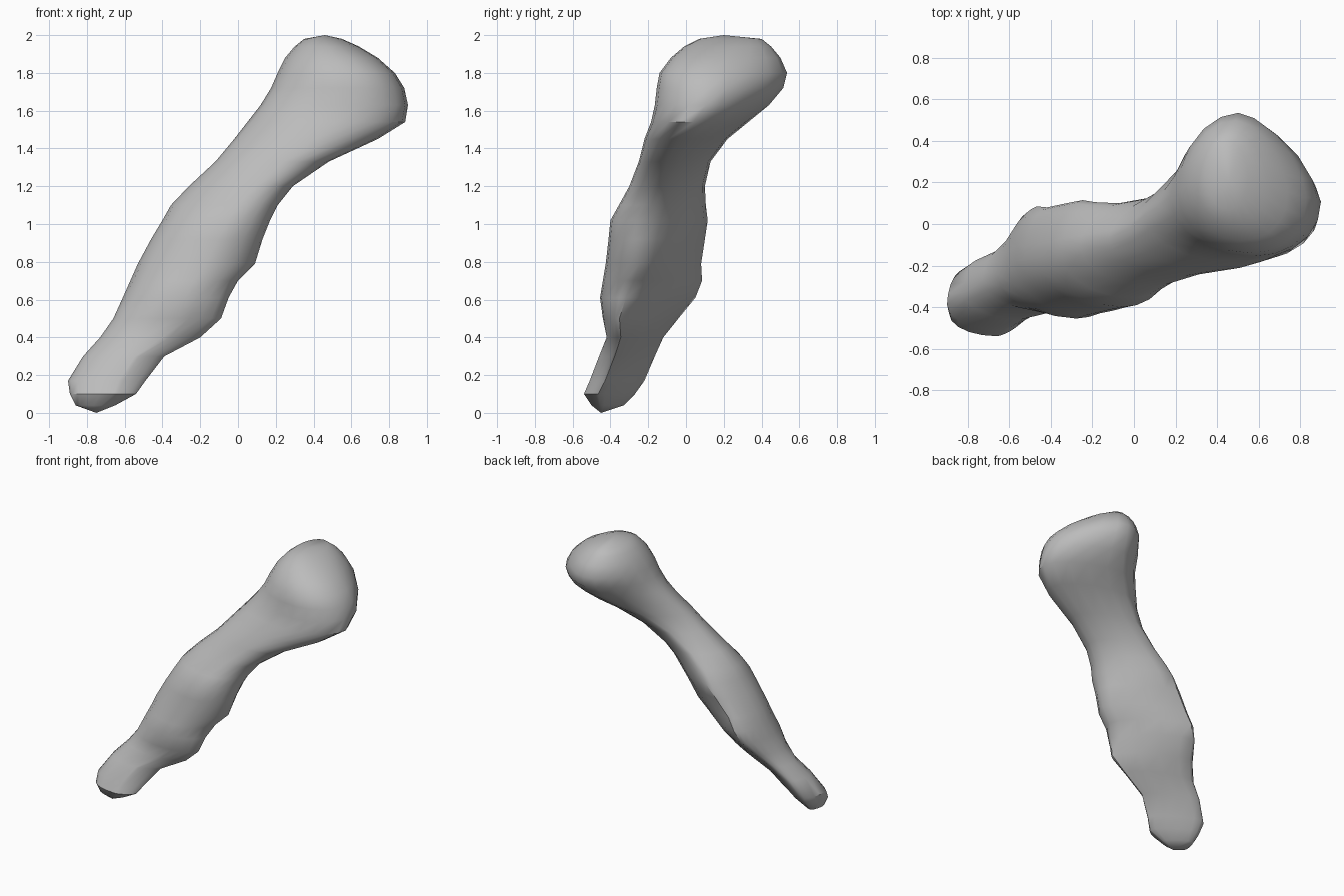
import bpy
import bmesh
from math import cos, sin, pi, radians

default_cube = bpy.data.objects.get("Cube")
if default_cube:
    bpy.data.objects.remove(default_cube, do_unlink=True)

# One flat grey for the whole bone
grey = bpy.data.materials.new("bone_grey")
grey.use_nodes = True
colour = (0.5, 0.5, 0.5, 1)
grey.diffuse_color = colour
grey.node_tree.nodes["Principled BSDF"].inputs["Base Color"].default_value = colour

# Level slices of the bone: height, then its left/right and front/back limits
SLICES = [
    (.04, -.86, -.65, -.5, -.33), (.1, -.89, -.54, -.54, -.27),
    (.17, -.9, -.49, -.51, -.22), (.3, -.82, -.39, -.46, -.165),
    (.4, -.73, -.2, -.42, -.12), (.5, -.66, -.09, -.44, -.04),
    (.61, -.61, -.05, -.455, .05), (.7, -.57, 0, -.44, .085),
    (.79, -.53, .09, -.425, .08), (.92, -.46, .13, -.41, .1),
    (1.02, -.4, .17, -.4, .115), (1.1, -.355, .21, -.355, .105),
    (1.2, -.26, .29, -.3, .1), (1.33, -.12, .48, -.25, .13),
    (1.45, -.02, .74, -.22, .22), (1.54, .05, .885, -.185, .33),
    (1.63, .12, .9, -.165, .44), (1.72, .175, .88, -.155, .515),
    (1.8, .21, .83, -.14, .535), (1.88, .25, .74, -.08, .5),
    (1.94, .3, .64, -.01, .45), (1.98, .35, .55, .07, .4),
]

# Along the bone: where the extremes sit on each slice (front x, back x,
# left y, right y), then the fullness of the corners from left-front round
# to back-left
SECTIONS = [
    (.1, .66, .2, .4, .28, 2, 1.4, 1.3, 1.9),
    (.3, .64, .2, .45, .28, 2, 1.2, 1.35, 1.9),
    (.5, .6, .18, .5, .22, 2, 1.7, 1.4, 1.9),
    (.8, .58, .18, .5, .36, 2, 1.9, 1.45, 1.8),
    (1.2, .64, .34, .5, .38, 2, 1.9, 1.75, 1.6),
    (1.5, .55, .38, .45, .43, 2, 2, 1.8, 1.45),
    (1.63, .58, .44, .42, .45, 2, 2.1, 1.6, 1.45),
    (1.85, .55, .48, .45, .38, 2, 2.3, 1.6, 2),
    (2, .5, .5, .5, .5, 2, 2, 2, 2),
]
STEPS = 5


def section_at(z):
    """Interpolate the section settings at height z."""
    z = max(z, SECTIONS[0][0])
    for low, high in zip(SECTIONS, SECTIONS[1:]):
        if z <= high[0]:
            t = (z - low[0]) / (high[0] - low[0])
            return [a + (b - a) * t for a, b in zip(low[1:], high[1:])]


def outline(z, left, right, front, back):
    """Closed slice made of four rounded corners between its extremes."""
    front_x, back_x, left_y, right_y, *fullness = section_at(z)
    wide, deep = right - left, back - front
    ends = [(left, front + left_y * deep), (left + front_x * wide, front),
            (right, front + right_y * deep), (left + back_x * wide, back)]
    points = []
    for i, power in enumerate(fullness):
        start, end = ends[i], ends[(i + 1) % len(ends)]
        # Each corner is a quarter curve about its inner point
        if i % 2 == 0:
            centre = (end[0], start[1])
        else:
            centre = (start[0], end[1])
        for k in range(STEPS):
            angle = k / STEPS * pi / 2
            a, b = cos(angle) ** (2 / power), sin(angle) ** (2 / power)
            points.append([c + (s - c) * a + (e - c) * b
                           for c, s, e in zip(centre, start, end)] + [z])
    return points


# Loft the slices into one skin and close both ends with a shallow tip
bm = bmesh.new()
rings = [[bm.verts.new(p) for p in outline(*row)] for row in SLICES]
count = len(rings[0])
for lower, upper in zip(rings, rings[1:]):
    for i in range(count):
        j = (i + 1) % count
        bm.faces.new((lower[i], lower[j], upper[j], upper[i]))
for ring, tip in ((rings[0], (-.75, -.45, 0)), (rings[-1], (.46, .2, 2))):
    apex = bm.verts.new(tip)
    for i in range(count):
        bm.faces.new((ring[i], ring[(i + 1) % count], apex))
bmesh.ops.recalc_face_normals(bm, faces=bm.faces[:])

mesh = bpy.data.meshes.new("bone")
bm.to_mesh(mesh)
bm.free()
mesh.materials.append(grey)
bone = bpy.data.objects.new("bone", mesh)
bpy.context.collection.objects.link(bone)

# Smooth shading with crisp ridges
bpy.ops.object.select_all(action='DESELECT')
bone.select_set(True)
bpy.context.view_layer.objects.active = bone
bpy.ops.object.shade_smooth_by_angle(angle=radians(40))
